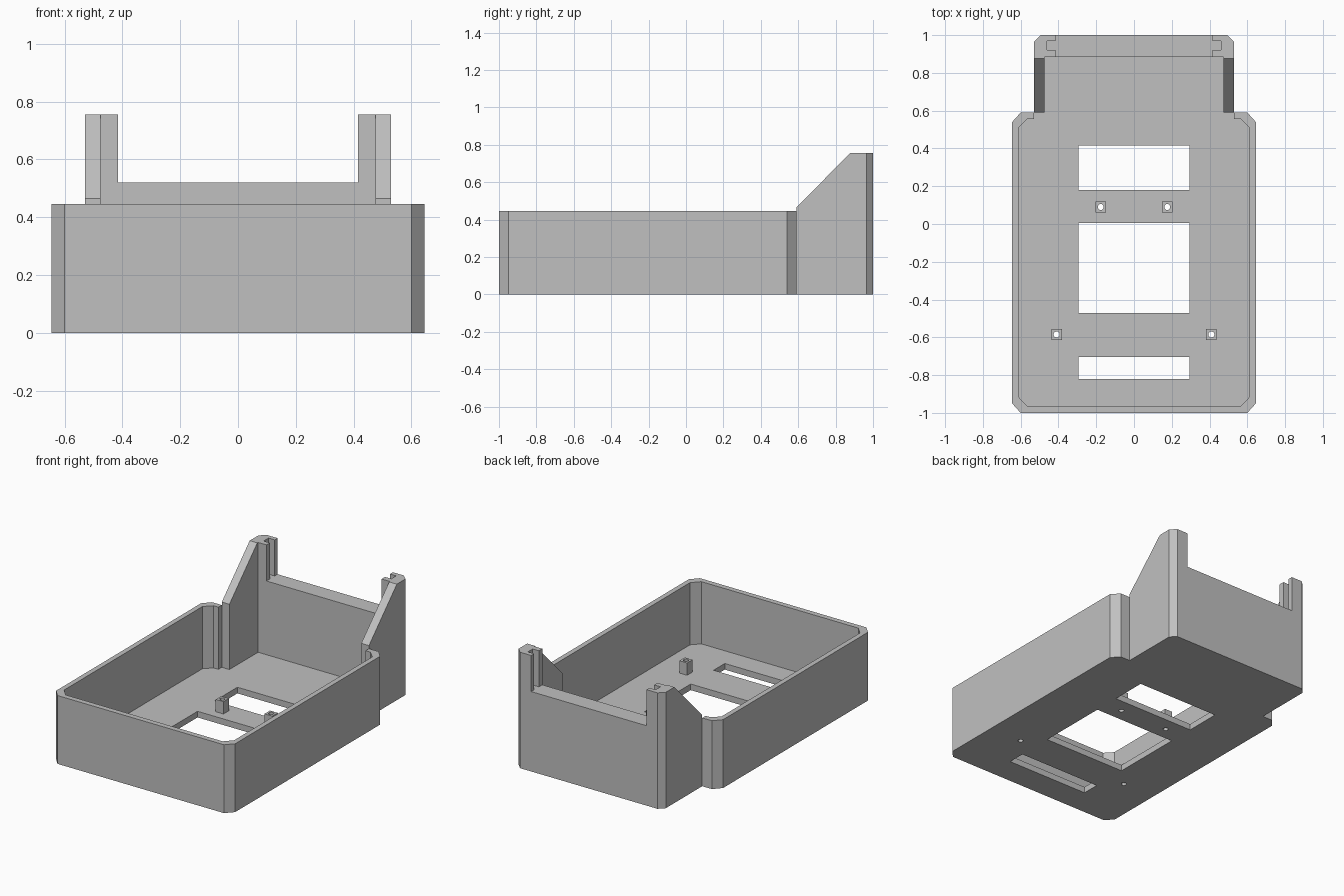
import bpy, bmesh
from mathutils import Vector, Matrix

cube = bpy.data.objects.get("Cube")
if cube:
    bpy.data.objects.remove(cube, do_unlink=True)

FLOOR, RIM, SILL, TOP = 0.04, 0.445, 0.52, 0.755

grey = bpy.data.materials.new("plain grey")
grey.use_nodes = True
grey.diffuse_color = (0.53, 0.53, 0.53, 1)
grey.node_tree.nodes["Principled BSDF"].inputs["Base Color"].default_value = grey.diffuse_color


def finish(name, bm):
    bmesh.ops.recalc_face_normals(bm, faces=bm.faces)
    mesh = bpy.data.meshes.new(name)
    bm.to_mesh(mesh)
    bm.free()
    mesh.materials.append(grey)
    obj = bpy.data.objects.new(name, mesh)
    bpy.context.collection.objects.link(obj)
    return obj


def prism(name, outline, low, high, axis="z"):
    """Extrude an (x, y) outline along z, or a (y, z) outline along x."""
    bm = bmesh.new()
    if axis == "z":
        points, move = [(x, y, low) for x, y in outline], (0, 0, high - low)
    else:
        points, move = [(low, y, z) for y, z in outline], (high - low, 0, 0)
    face = bm.faces.new([bm.verts.new(p) for p in points])
    extruded = bmesh.ops.extrude_face_region(bm, geom=[face], use_keep_orig=True)["geom"]
    verts = [v for v in extruded if isinstance(v, bmesh.types.BMVert)]
    bmesh.ops.translate(bm, verts=verts, vec=move)
    return finish(name, bm)


def flip(points):
    return [(-x, y) for x, y in points]


def both(half):
    return half + flip(half)[::-1]


def add_box(bm, x0, x1, y0, y1, z0, z1):
    centre = Vector((x0 + x1, y0 + y1, z0 + z1)) / 2
    size = Matrix.Diagonal((x1 - x0, y1 - y0, z1 - z0, 1))
    bmesh.ops.create_cube(bm, size=1, matrix=Matrix.Translation(centre) @ size)


# Floor plate with the narrower rear neck
rear_half = [(0.53, 0.965), (0.495, 1)]
outer = [(0.53, 0.59), (0.60, 0.59), (0.645, 0.54), (0.645, -0.95), (0.60, -1)]
floor = prism("floor_plate", both(outer[::-1] + rear_half), 0, FLOOR)

# Tray walls, open towards the neck
inner = [(0.53, 0.555), (0.565, 0.555), (0.612, 0.508), (0.612, -0.915), (0.565, -0.965)]
prism("tray_walls", both(outer) + flip(inner) + inner[::-1], FLOOR, RIM)

# Thick rear wall
prism("rear_wall", both([(0.53, 0.885)] + rear_half), FLOOR, SILL)

# Sloping neck sides and slotted rear posts
slope = [(0.59, FLOOR), (0.885, FLOOR), (0.885, TOP), (0.877, TOP), (0.59, 0.465)]
post = [(0.415, 0.885), (0.53, 0.885)] + rear_half + [
    (0.415, 1), (0.415, 0.97), (0.46, 0.97), (0.46, 0.92), (0.415, 0.92)]
for side, s in (("left", 1), ("right", -1)):
    prism(side + "_neck_side", slope, s * 0.475, s * 0.53, "x")
    prism(side + "_slotted_post", [(s * x, y) for x, y in post], SILL, TOP)

# Square standoffs on the floor
spots = [(s * x, y) for x, y in ((0.41, -0.585), (0.176, 0.09)) for s in (1, -1)]
bm = bmesh.new()
for x, y in spots:
    add_box(bm, x - 0.028, x + 0.028, y - 0.028, y + 0.028, FLOOR, 0.12)
standoffs = finish("standoffs", bm)

# Cutter for the floor windows and screw holes
bm = bmesh.new()
for y0, y1 in ((-0.82, -0.705), (-0.47, 0.005), (0.18, 0.415)):
    add_box(bm, -0.295, 0.295, y0, y1, -0.1, 0.2)
for x, y in spots:
    bmesh.ops.create_cone(bm, cap_ends=True, segments=16, radius1=0.016, radius2=0.016,
                          depth=0.4, matrix=Matrix.Translation((x, y, 0.1)))
cutter = finish("hole_cutter", bm)
cutter.hide_render = True

for obj in (floor, standoffs):
    cut = obj.modifiers.new("holes", "BOOLEAN")
    cut.operation = "DIFFERENCE"
    cut.solver = "EXACT"
    cut.object = cutter
    bpy.context.view_layer.objects.active = obj
    bpy.ops.object.modifier_apply(modifier=cut.name)
bpy.data.objects.remove(cutter, do_unlink=True)
